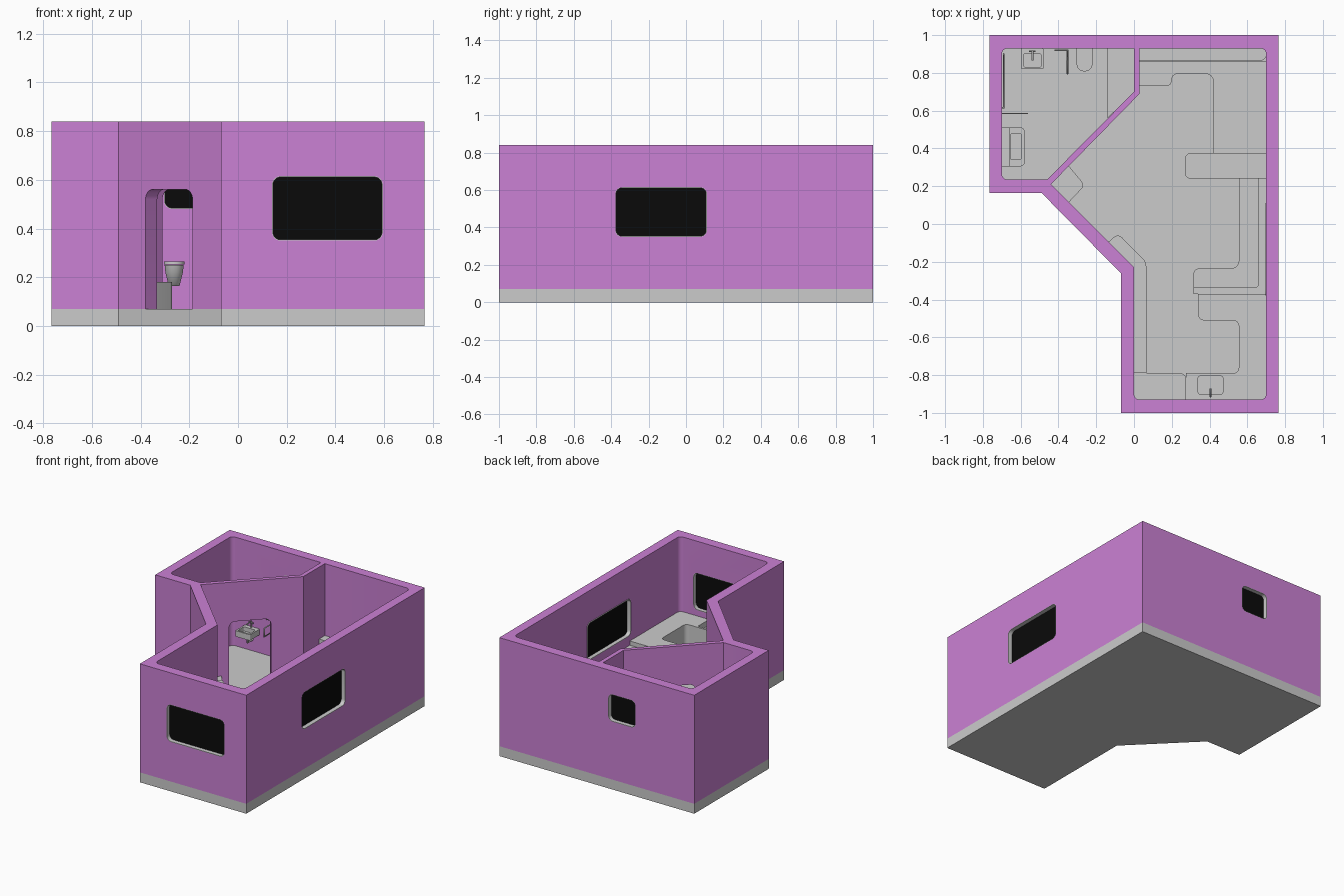
import bpy, bmesh, math
from mathutils import Matrix, Vector

if "Cube" in bpy.data.objects:
    bpy.data.objects.remove(bpy.data.objects["Cube"])

def material(name, rgb):
    m = bpy.data.materials.new(name)
    m.diffuse_color = (*rgb, 1)
    m.use_nodes = True
    m.node_tree.nodes["Principled BSDF"].inputs["Base Color"].default_value = m.diffuse_color
    return m

PINK = material("wall_pink", (0.60, 0.22, 0.66))
BLACK = material("glass_black", (0.003, 0.003, 0.003))

def outline(pts, n=6):
    """Closed outline from (x, y[, corner radius]) points with true arc fillets."""
    out = []
    for i, p in enumerate(pts):
        c = Vector(p[:2])
        if len(p) < 3:
            out.append(c)
            continue
        u = (Vector(pts[i - 1][:2]) - c).normalized()
        v = (Vector(pts[(i + 1) % len(pts)][:2]) - c).normalized()
        half = u.angle(v) / 2
        d, w = p[2] / math.tan(half), math.sin(half)
        a, b = c + u * d, c + v * d
        for k in range(n + 1):
            t = k / n
            q = (1 - t) ** 2, 2 * t * (1 - t) * w, t * t
            out.append((a * q[0] + c * q[1] + b * q[2]) / sum(q))
    return out

def rect(x0, x1, y0, y1, r=None):
    c = [(x0, y0), (x1, y0), (x1, y1), (x0, y1)]
    return outline([(*p, r) for p in c] if r else c)

def loft(name, layers, mat=None, closed=False, mx=Matrix()):
    """Skin a list of (outline, z) layers; cap the ends unless closed."""
    bm = bmesh.new()
    rings = [[bm.verts.new(mx @ Vector((p[0], p[1], z))) for p in pts] for pts, z in layers]
    pairs = list(zip(rings, rings[1:])) + ([(rings[-1], rings[0])] if closed else [])
    for a, b in pairs:
        for i in range(len(a)):
            j = (i + 1) % len(a)
            bm.faces.new((a[i], a[j], b[j], b[i]))
    if not closed:
        bm.faces.new(rings[0])
        bm.faces.new(rings[-1])
    bmesh.ops.recalc_face_normals(bm, faces=bm.faces)
    me = bpy.data.meshes.new(name)
    bm.to_mesh(me)
    bm.free()
    ob = bpy.data.objects.new(name, me)
    bpy.context.collection.objects.link(ob)
    if mat:
        me.materials.append(mat)
    return ob

def prism(name, pts, z0, z1, mat=None, mx=Matrix()):
    return loft(name, [(pts, z0), (pts, z1)], mat, mx=mx)

def frame(name, outer, inner, z0, z1, mx=Matrix()):
    return loft(name, [(outer, z0), (outer, z1), (inner, z1), (inner, z0)], closed=True, mx=mx)

def cut(ob, cutter):
    mod = ob.modifiers.new("cut", 'BOOLEAN')
    mod.operation, mod.solver, mod.object = 'DIFFERENCE', 'EXACT', cutter
    bpy.context.view_layer.objects.active = ob
    bpy.ops.object.modifier_apply(modifier=mod.name)
    bpy.data.objects.remove(cutter)

def tube(name, pts, r):
    cu = bpy.data.curves.new(name, 'CURVE')
    cu.dimensions, cu.bevel_depth, cu.bevel_resolution, cu.use_fill_caps = '3D', r, 2, True
    sp = cu.splines.new('POLY')
    sp.points.add(len(pts) - 1)
    for s, p in zip(sp.points, pts):
        s.co = (*p, 1)
    ob = bpy.data.objects.new(name, cu)
    bpy.context.collection.objects.link(ob)

def on_wall(x, y, deg):
    """Local x runs along the wall, y goes up, z points outward."""
    return (Matrix.Translation((x, y, 0)) @ Matrix.Rotation(math.radians(deg), 4, 'Z')
            @ Matrix.Rotation(math.pi / 2, 4, 'X'))

F, H = 0.07, 0.84  # floor level, wall top

# Floor slab and walls with two rooms cut out
plan = outline([(-.765, 1), (-.765, .165), (-.49, .165), (-.07, -.26), (-.07, -1), (.765, -1), (.765, 1)])
prism("floor_slab", plan, 0, F)
walls = prism("walls", plan, F, H, PINK)
main = outline([(.03, .93), (.03, .69), (-.44, .21), (0, -.23), (0, -.93, .03), (.70, -.93, .03), (.70, .93, .03)])
bath = outline([(-.70, .93, .03), (-.70, .235, .03), (-.46, .235), (0, .70), (0, .93)])
for room in (main, bath):
    cut(walls, prism("room_cutter", room, .04, .95))

# Door openings: outer and bathroom
door = outline([(-.137, .04), (.137, .04), (.137, .56, .04), (-.137, .56, .04)])
for x, y, deg in ((-.283, -.044, -45), (-.213, .44, 45)):
    cut(walls, prism("door_cutter", door, -.12, .05, mx=on_wall(x, y, deg)))

# Windows: opening, thin lining and dark pane
for side, x, y, deg, w, z0, z1 in (("front", .367, -1, 0, .455, .35, .615),
                                   ("right", .765, -.133, 90, .49, .35, .615),
                                   ("back", -.197, 1, 180, .215, .48, .675)):
    mx = on_wall(x, y, deg)
    hole = rect(-w / 2, w / 2, z0, z1, .035)
    inner = rect(-w / 2 + .004, w / 2 - .004, z0 + .004, z1 - .004, .031)
    cut(walls, prism("window_cutter", hole, -.12, .05, mx=mx))
    frame(side + "_window_lining", hole, inner, -.07, 0, mx)
    prism(side + "_window_pane", inner, -.042, -.030, BLACK, mx)

# Upper corner unit with rear shelf, and the bar beside it
prism("corner_counter", outline([(.03, .86), (.03, .73), (.20, .73, .03), (.20, .795, .03), (.42, .795, .04),
                                 (.42, .375), (.70, .375), (.70, .86)]), F, .29)
prism("rear_shelf", outline([(.03, .93), (.03, .865), (.70, .865, .03), (.70, .93, .03)]), F, .33)
prism("bar_table", outline([(.70, .24), (.70, .375), (.27, .375, .03), (.27, .24, .03)]), F, .31)

# L-shaped sofa: seat and backrest
prism("sofa_seat", outline([(.66, .24), (.555, .24), (.555, -.235, .04), (.315, -.235, .03),
                            (.315, -.335), (.66, -.335)]), F, .19)
prism("sofa_back", outline([(.70, .24), (.66, .24), (.66, -.335, .02), (.315, -.335), (.315, -.37),
                            (.70, -.37)]), F, .28)

# Kitchen counter with sunken sink
kitchen = prism("kitchen_counter", outline([(.70, -.37), (.34, -.37), (.34, -.51, .03), (.555, -.51, .03),
                                            (.555, -.79, .03), (.275, -.79), (.275, -.93), (.70, -.93, .03)]), F, .31)
cut(kitchen, prism("sink_cutter", rect(.34, .47, -.90, -.805, .01), .27, .40))
tube("kitchen_tap", [(.405, -.915, .31), (.405, -.915, .345), (.405, -.87, .345)], .004)
prism("corner_cabinet", outline([(0, -.79), (0, -.93, .03), (.275, -.93), (.275, -.79, .03)]), F, .34)

# Shelf along left wall turning the corner to the entrance
prism("side_cabinet", outline([(0, -.79), (.065, -.79), (.065, -.20, .06), (-.085, -.05, .03),
                               (-.135, -.095), (0, -.23)]), F, .36)
# Entrance corner box
prism("entrance_box", outline([(-.44, .21), (-.345, .115), (-.26, .205, .03), (-.345, .307)]), F, .18)

# Bathroom ledge
prism("bath_ledge", outline([(-.14, .93), (-.14, .56), (0, .70), (0, .93)]), F, .30)

# Wall-hung toilet with lid
def bowl(w, d):
    return outline([(-.262 - w, .93), (-.262 - w, .93 - d, w * .95), (-.262 + w, .93 - d, w * .95), (-.262 + w, .93)])
loft("toilet_bowl", [(bowl(.022, .07), .165), (bowl(.026, .085), .18), (bowl(.036, .11), .22), (bowl(.039, .118), .25)])
prism("toilet_lid", bowl(.042, .122), .252, .264)

# Washbasin: rim, bottom, drain pipe and tap
frame("basin_rim", rect(-.596, -.48, .82, .93, .006), rect(-.584, -.492, .832, .90, .006), .20, .24)
prism("basin_bottom", rect(-.59, -.486, .826, .925), .195, .21)
tube("basin_drain", [(-.538, .875, .20), (-.538, .875, .15), (-.538, .93, .15)], .007)
tube("basin_tap", [(-.538, .915, .24), (-.538, .915, .285), (-.538, .865, .28)], .005)
tube("basin_tap_lever", [(-.555, .915, .275), (-.521, .915, .275)], .004)

# Grab rails by the toilet and on the shower wall
tube("toilet_grab_rail", [(-.42, .92, .33), (-.352, .92, .33), (-.352, .795, .33), (-.352, .795, .27),
                          (-.352, .92, .27), (-.352, .92, .12)], .005)
tube("shower_rail", [(-.70, .615, .29), (-.69, .615, .29), (-.69, .90, .29), (-.69, .90, .52)], .005)

# Shower screen and fold-down seat
prism("shower_screen", rect(-.70, -.56, .582, .588), F, .45)
prism("shower_seat", outline([(-.66, .305), (-.578, .305, .025), (-.578, .512, .025), (-.66, .512)]), .20, .22)
prism("shower_seat_back", rect(-.70, -.66, .305, .512), .18, .32)
prism("shower_seat_pad", rect(-.655, -.595, .34, .48, .008), .22, .23)

# Smooth the fillets, keep the hard edges
for ob in bpy.data.objects:
    ob.select_set(ob.type == 'MESH')
bpy.context.view_layer.objects.active = walls
bpy.ops.object.shade_smooth_by_angle(angle=math.radians(30))
